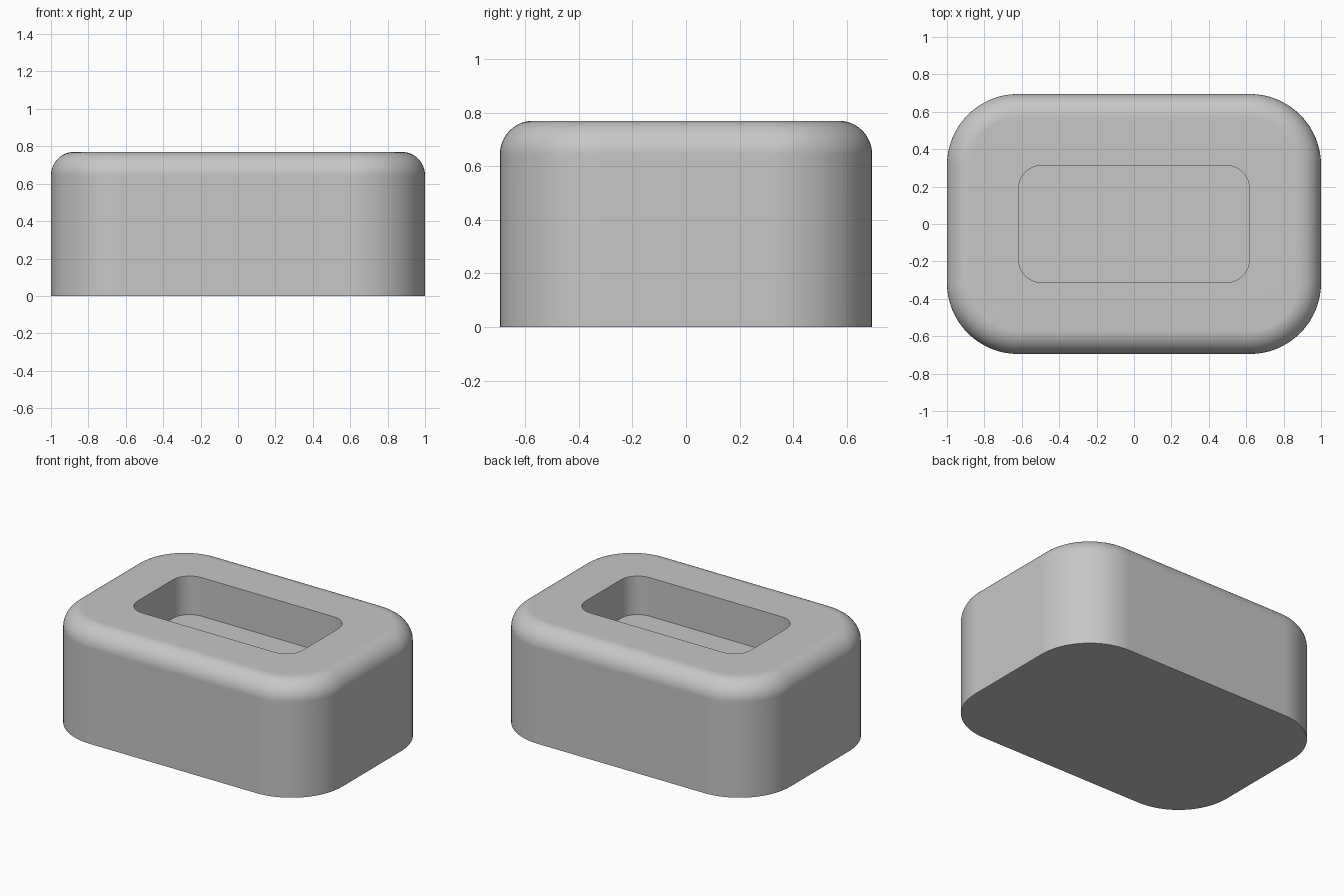
import bpy, bmesh
from math import sin, cos, pi, radians

cube = bpy.data.objects.get("Cube")
if cube:
    bpy.data.objects.remove(cube, do_unlink=True)

HX, HY, HEIGHT = 1.0, 0.695, 0.77      # half width, half depth, height
CORNER, FILLET = 0.38, 0.125           # plan corner and top edge radii
PX, PY, PR, FLOOR = 0.617, 0.313, 0.125, 0.51   # pocket
CORNER_STEPS, FILLET_STEPS = 16, 12


def ring(bm, hx, hy, r, z):
    """Rounded rectangle loop of vertices at height z."""
    verts = []
    for q, (sx, sy) in enumerate([(1, 1), (-1, 1), (-1, -1), (1, -1)]):
        for i in range(CORNER_STEPS + 1):
            a = (q + i / CORNER_STEPS) * pi / 2
            verts.append(bm.verts.new((sx * (hx - r) + r * cos(a),
                                       sy * (hy - r) + r * sin(a), z)))
    return verts


bm = bmesh.new()
# Outer wall, then the rounded top edge
rings = [ring(bm, HX, HY, CORNER, 0)]
for i in range(FILLET_STEPS + 1):
    a = i / FILLET_STEPS * pi / 2
    inset = FILLET * (1 - cos(a))
    rings.append(ring(bm, HX - inset, HY - inset, CORNER - inset,
                      HEIGHT - FILLET + FILLET * sin(a)))
# Pocket rim and pocket floor
rings.append(ring(bm, PX, PY, PR, HEIGHT))
rings.append(ring(bm, PX, PY, PR, FLOOR))
for low, high in zip(rings, rings[1:]):
    for i in range(len(low)):
        j = (i + 1) % len(low)
        bm.faces.new((low[i], low[j], high[j], high[i]))
bm.faces.new(rings[0][::-1])
bm.faces.new(rings[-1])
mesh = bpy.data.meshes.new("rounded_block")
bm.to_mesh(mesh)
bm.free()

block = bpy.data.objects.new("rounded_block", mesh)
bpy.context.collection.objects.link(block)

# Plain grey material
grey = bpy.data.materials.new("light_grey")
grey.use_nodes = True
colour = (0.57, 0.57, 0.57, 1)
grey.diffuse_color = colour
grey.node_tree.nodes["Principled BSDF"].inputs["Base Color"].default_value = colour
mesh.materials.append(grey)

# Smooth curved sides, keep the flat faces clean
bpy.ops.object.select_all(action="DESELECT")
block.select_set(True)
bpy.context.view_layer.objects.active = block
bpy.ops.object.shade_smooth_by_angle(angle=radians(30))
weighted = block.modifiers.new("clean_normals", "WEIGHTED_NORMAL")
weighted.keep_sharp = True
